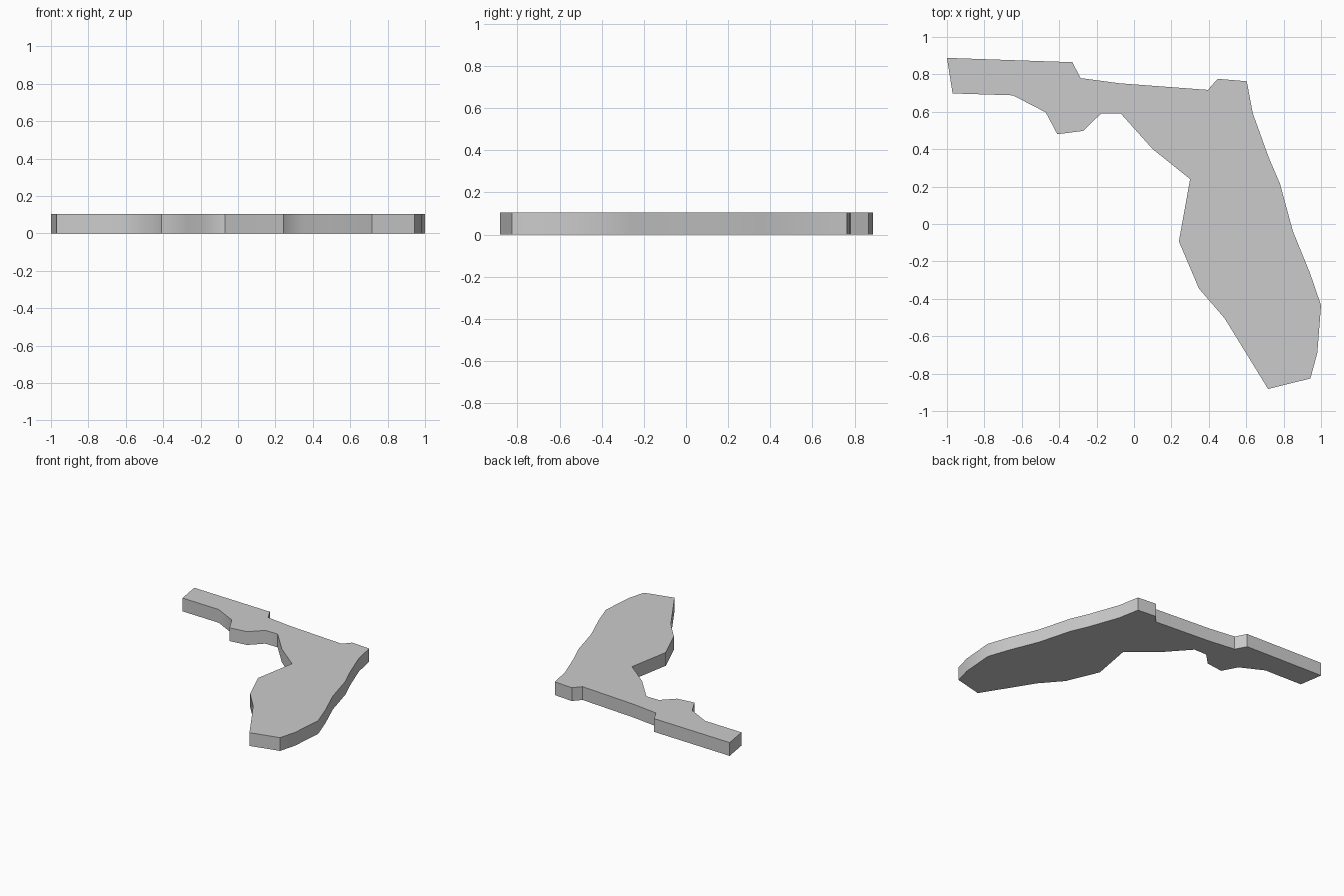
import bpy, bmesh, math

if "Cube" in bpy.data.objects:
    bpy.data.objects.remove(bpy.data.objects["Cube"])

HEIGHT = 0.104

# Outline of the flat plate, clockwise from the far left corner
outline = [
    (-1.0, 0.888), (-0.33, 0.865), (-0.285, 0.78), (-0.075, 0.752),
    (0.395, 0.717), (0.447, 0.776), (0.603, 0.763), (0.635, 0.592),
    (0.72, 0.357), (0.78, 0.217), (0.85, -0.04), (0.94, -0.26),
    (1.0, -0.435), (0.98, -0.69), (0.943, -0.826), (0.717, -0.882),
    (0.485, -0.505), (0.347, -0.345), (0.24, -0.093), (0.30, 0.24),
    (0.10, 0.40), (-0.07, 0.59), (-0.177, 0.59), (-0.27, 0.498),
    (-0.41, 0.48), (-0.472, 0.597), (-0.648, 0.688), (-0.97, 0.698),
]

# Extrude the outline into a solid plate
bm = bmesh.new()
base = bm.faces.new([bm.verts.new((x, y, 0)) for x, y in outline])
top = bmesh.ops.extrude_face_region(bm, geom=[base], use_keep_orig=True)
bmesh.ops.translate(bm, vec=(0, 0, HEIGHT),
                    verts=[v for v in top["geom"] if isinstance(v, bmesh.types.BMVert)])
bmesh.ops.recalc_face_normals(bm, faces=bm.faces)
mesh = bpy.data.meshes.new("map_plate")
bm.to_mesh(mesh)
bm.free()
plate = bpy.data.objects.new("map_plate", mesh)
bpy.context.collection.objects.link(plate)

# Blend the gentle bends of the rim, keep strong corners crisp
bpy.context.view_layer.objects.active = plate
plate.select_set(True)
bpy.ops.object.shade_smooth_by_angle(angle=math.radians(46))
